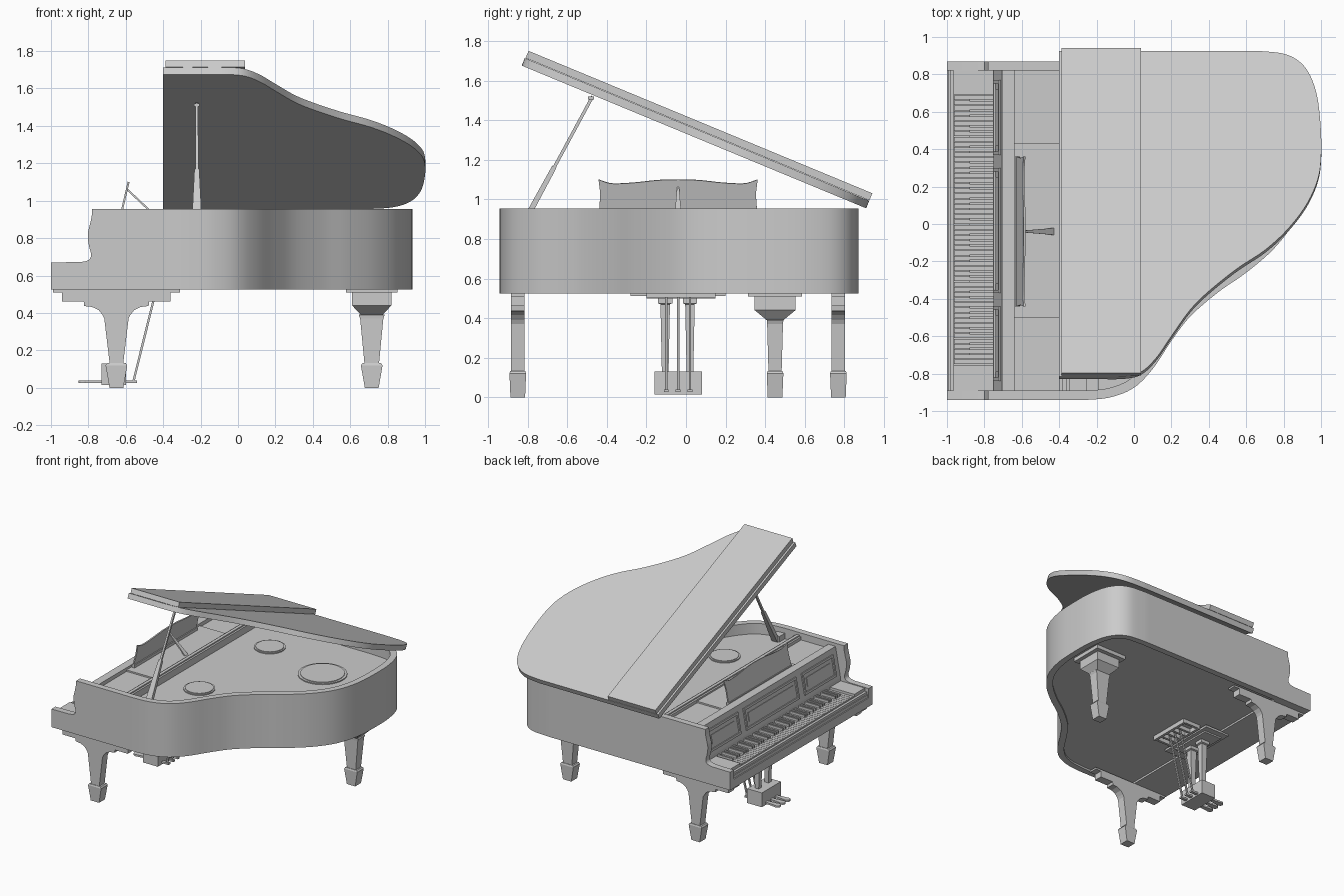
import bpy, bmesh, math
from mathutils import Vector, Matrix

if "Cube" in bpy.data.objects:
    bpy.data.objects.remove(bpy.data.objects["Cube"])


def finish(name, bm, smooth=False):
    bmesh.ops.recalc_face_normals(bm, faces=bm.faces[:])
    me = bpy.data.meshes.new(name)
    bm.to_mesh(me)
    bm.free()
    ob = bpy.data.objects.new(name, me)
    bpy.context.collection.objects.link(ob)
    if smooth:
        me.polygons.foreach_set("use_smooth", [True] * len(me.polygons))
        me.set_sharp_from_angle(angle=math.radians(30))
    return ob


def add_box(bm, x0, x1, y0, y1, z0, z1):
    m = Matrix.Translation(((x0 + x1) / 2, (y0 + y1) / 2, (z0 + z1) / 2))
    m = m @ Matrix.Diagonal((x1 - x0, y1 - y0, z1 - z0, 1))
    bmesh.ops.create_cube(bm, size=1, matrix=m)


def boxes(name, *specs):
    bm = bmesh.new()
    for s in specs:
        add_box(bm, *s)
    return finish(name, bm)


def prism(name, pts, axis, a, b, smooth=False):
    """Extrude a 2D outline along an axis from a to b."""
    put = {'x': lambda p, t: (t, p[0], p[1]), 'y': lambda p, t: (p[0], t, p[1]),
           'z': lambda p, t: (p[0], p[1], t)}[axis]
    bm = bmesh.new()
    lo = [bm.verts.new(put(p, a)) for p in pts]
    hi = [bm.verts.new(put(p, b)) for p in pts]
    bm.faces.new(lo)
    bm.faces.new(hi)
    n = len(pts)
    for i in range(n):
        j = (i + 1) % n
        bm.faces.new((lo[i], lo[j], hi[j], hi[i]))
    return finish(name, bm, smooth)


def loft(name, cx, cy, rings, matrix=None):
    """Stack of rectangular sections (z, half x, half y)."""
    bm = bmesh.new()
    prev = None
    for z, hx, hy in rings:
        cur = [bm.verts.new((cx + sx * hx, cy + sy * hy, z))
               for sx, sy in ((-1, -1), (1, -1), (1, 1), (-1, 1))]
        if prev is None:
            bm.faces.new(cur)
        else:
            for i in range(4):
                j = (i + 1) % 4
                bm.faces.new((prev[i], prev[j], cur[j], cur[i]))
        prev = cur
    bm.faces.new(prev)
    ob = finish(name, bm)
    if matrix:
        ob.matrix_world = matrix
    return ob


def beam(name, p, q, rings):
    """Loft along the line p-q; rings give (fraction, half x, half y)."""
    p, q = Vector(p), Vector(q)
    d = q - p
    m = Matrix.Translation(p) @ d.to_track_quat('Z', 'Y').to_matrix().to_4x4()
    return loft(name, 0, 0, [(f * d.length, a, b) for f, a, b in rings], m)


def spline(pts, steps=6):
    """Smooth curve through points."""
    p = [Vector(q) for q in pts]
    p = [2 * p[0] - p[1]] + p + [2 * p[-1] - p[-2]]
    out = []
    for i in range(1, len(p) - 2):
        for k in range(steps):
            t = k / steps
            out.append(0.5 * (2 * p[i] + (p[i + 1] - p[i - 1]) * t
                       + (2 * p[i - 1] - 5 * p[i] + 4 * p[i + 1] - p[i + 2]) * t * t
                       + (3 * p[i] - p[i - 1] - 3 * p[i + 1] + p[i + 2]) * t ** 3))
    return out + [p[-2]]


def inset(path, d):
    out = []
    for i, v in enumerate(path):
        t = (path[min(i + 1, len(path) - 1)] - path[max(i - 1, 0)]).normalized()
        out.append(v + Vector((-t.y, t.x)) * d)
    return out


# curved case rim, bottom board and soundboard
outer = spline([(-.7, -.94), (-.4, -.94), (-.25, -.94), (-.12, -.925), (0, -.875), (.1, -.775),
                (.2, -.625), (.3, -.495), (.45, -.365), (.6, -.26), (.75, -.13), (.86, .02),
                (.917, .2), (.932, .4), (.925, .6), (.88, .76), (.79, .845), (.65, .868),
                (.4, .87), (-.7, .87)])
inner = inset(outer, .05)
prism("case_rim", outer + inner[::-1], 'z', .525, .955, True)
well = inset(outer, .045)
prism("bottom_board", well, 'z', .54, .57)
prism("soundboard", well, 'z', .85, .87)

# arms with scrolled front edge
cheek = [(-.7, .525), (-1, .525), (-1, .67)] + spline(
    [(-.84, .672), (-.8, .682), (-.785, .71), (-.797, .76), (-.803, .82), (-.79, .88),
     (-.782, .92), (-.78, .955)], 4) + [(-.7, .955)]
for side, y in (("treble", -.94), ("bass", .82)):
    prism(side + "_arm", cheek, 'y', y, y + .05, True)

# soundboard rosettes
for i, (x, y, r) in enumerate(((.52, .33, .18), (-.06, .49, .115), (-.07, -.39, .115))):
    bm = bmesh.new()
    for rr, h in ((r, .008), (r * .9, .013)):
        bmesh.ops.create_cone(bm, cap_ends=True, segments=40, radius1=rr, radius2=rr, depth=h,
                              matrix=Matrix.Translation((x, y, .87 + h / 2)))
    finish("rosette_%d" % (i + 1), bm)

# key bed, key slip moulding and end blocks
boxes("key_bed", (-.985, -.69, -.89, .82, .525, .61))
boxes("key_slip", (-1, -.97, -.89, .82, .525, .595), (-.992, -.968, -.89, .82, .595, .62),
      (-.985, -.965, -.89, .82, .62, .64))
boxes("key_blocks", (-.965, -.74, -.89, -.757, .6, .665), (-.965, -.74, .69, .82, .6, .665))

# keys, bass end at +y
w = 1.44 / 52
bm, bk = bmesh.new(), bmesh.new()
for i in range(52):
    y = .688 - i * w
    add_box(bm, -.963, -.74, y - w + .003, y, .605, .65)
    if i % 7 in (0, 2, 3, 5, 6) and i < 51:
        add_box(bk, -.88, -.74, y - w - .005, y - w + .008, .64, .669)
finish("white_keys", bm)
finish("black_keys", bk)

# sloping fallboard with three framed panels
prism("fallboard", [(-.75, .6), (-.75, .69), (-.705, .93), (-.66, .93), (-.66, .6)], 'y', -.89, .82)
slope = Matrix.Translation((-.75, 0, .69)) @ Matrix.Rotation(math.atan2(.045, .24), 4, 'Y')
for nm, a, b in (("treble", -.84, -.44), ("centre", -.37, .3), ("bass", .37, .77)):
    f = .018
    ob = boxes(nm + "_panel_frame", (-.01, .01, a, b, .03, .03 + f), (-.01, .01, a, b, .2 - f, .2),
               (-.01, .01, a, a + f, .03 + f, .2 - f), (-.01, .01, b - f, b, .03 + f, .2 - f),
               (-.005, .01, a + .05, b - .05, .08, .15))
    ob.matrix_world = slope

# deck behind the fallboard and cross beam
boxes("deck", (-.68, -.38, -.89, .82, .87, .9), (-.65, -.4, -.5, .43, .9, .912),
      (-.68, -.64, -.89, .82, .9, .93))
boxes("cross_beam", (-.4, -.345, -.89, .82, .86, .925), (-.385, -.36, -.89, .82, .925, .935))

# music desk with wavy top, ledge and strut
half = [(0, .175), (.1, .172), (.21, .16), (.3, .154), (.35, .157), (.402, .175)]
right = spline(half, 4) + [Vector((.393, .1)), Vector((.4, 0))]
desk = right + [Vector((-p.x, p.y)) for p in right[:0:-1]]
ob = prism("music_desk", desk, 'x', -.005, .005)
tilt = Matrix.Translation((-.625, -.04, .93)) @ Matrix.Rotation(math.atan2(.04, .17), 4, 'Y')
ob.matrix_world = tilt
boxes("desk_ledge", (-.635, -.61, -.44, .36, .91, .935))
beam("desk_strut", (-.385, -.04, .865), (-.592, -.04, 1.06), [(0, .022, .005), (1, .005, .005)])

# raised lid and folded front flap
tilt = Matrix.Translation((0, .91, .955)) @ Matrix.Rotation(math.radians(-22.5), 4, 'X')
edge = spline([(-.4, -.815), (-.2, -.815), (-.05, -.813), (.04, -.79), (.12, -.715), (.2, -.6), (.3, -.46),
               (.4, -.36), (.55, -.24), (.7, -.14), (.82, -.03), (.92, .1), (.98, .23), (1, .35), (.998, .52),
               (.975, .7), (.92, .83), (.83, .9), (.7, .922), (.5, .925), (-.4, .925)])
lid = prism("lid", [(p.x, (p.y - .925) / .924) for p in edge], 'z', 0, .041, True)
lid.matrix_world = tilt
flap = boxes("lid_front_flap", (-.387, .037, -1.88, 0, .043, .082))
flap.matrix_world = tilt

# lid prop
beam("prop_base", (-.22, -.836, .85), (-.22, -.665, 1.165), [(0, .026, .014), (.35, .023, .014), (1, .013, .012)])
beam("prop_rod", (-.22, -.672, 1.15), (-.22, -.472, 1.52), [(0, .008, .008), (1, .007, .008)])
boxes("prop_cap", (-.235, -.205, -.495, -.465, 1.505, 1.52))
boxes("prop_hinge_block", (-.255, -.19, -.895, -.82, .86, .915))

# front legs: bracket profile mirrored about the leg axis
prof = [(.34, .525), (.34, .51), (.29, .51), (.29, .46), (.175, .46), (.172, .437), (.13, .432),
        (.095, .415), (.075, .39), (.065, .37), (.035, .12)]
foot = [(0, .037, .037), (.12, .058, .042), (.132, .05, .038)]
for side, y in (("treble", -.85), ("bass", .77)):
    pts = [(-.65 + a, z) for a, z in prof] + [(-.65 - a, z) for a, z in prof[::-1]]
    prism("front_leg_" + side, pts, 'y', y - .034, y + .034)
    loft("front_foot_" + side, -.65, y, foot)

# rear leg
loft("rear_leg", .715, .45, [(.12, .038, .033), (.37, .062, .04), (.39, .07, .042), (.392, .06, .045), (.44, .105, .103),
                             (.51, .105, .103), (.51, .137, .137), (.54, .137, .137)])
loft("rear_foot", .715, .45, foot)

# pedal lyre: box, columns, mounting plates
boxes("pedal_box", (-.73, -.6, -.16, .08, .015, .13))
boxes("lyre_top_plate", (-.76, -.54, -.28, .2, .512, .53), (-.73, -.57, -.2, .15, .5, .512))
for i, y in enumerate((-.105, .02)):
    loft("lyre_column_%d" % i, -.655, y, [(.13, .017, .017), (.47, .027, .024), (.475, .04, .036), (.5, .04, .036)])

# three pedals with lift rods and rod plate
for i, y in enumerate((-.1, -.04, .02)):
    pad = [(-.825 + .027 * math.cos(t), y + .024 * math.sin(t))
           for t in (math.radians(60 + 20 * k) for k in range(13))]
    prism("pedal_%d" % i, pad + [(-.72, y - .012), (-.54, y - .012), (-.54, y + .012), (-.72, y + .012)],
          'z', .026, .04)
    beam("pedal_rod_%d" % i, (-.56, y, .03), (-.435, y, .535), [(0, .006, .006), (1, .006, .006)])
boxes("rod_plate", (-.52, -.5, -.2, .15, .505, .54), (-.38, -.36, -.2, .15, .505, .54),
      *[(-.5, -.38, y - .01, y + .01, .51, .54) for y in (-.19, -.13, -.07, -.01, .05, .14)])
